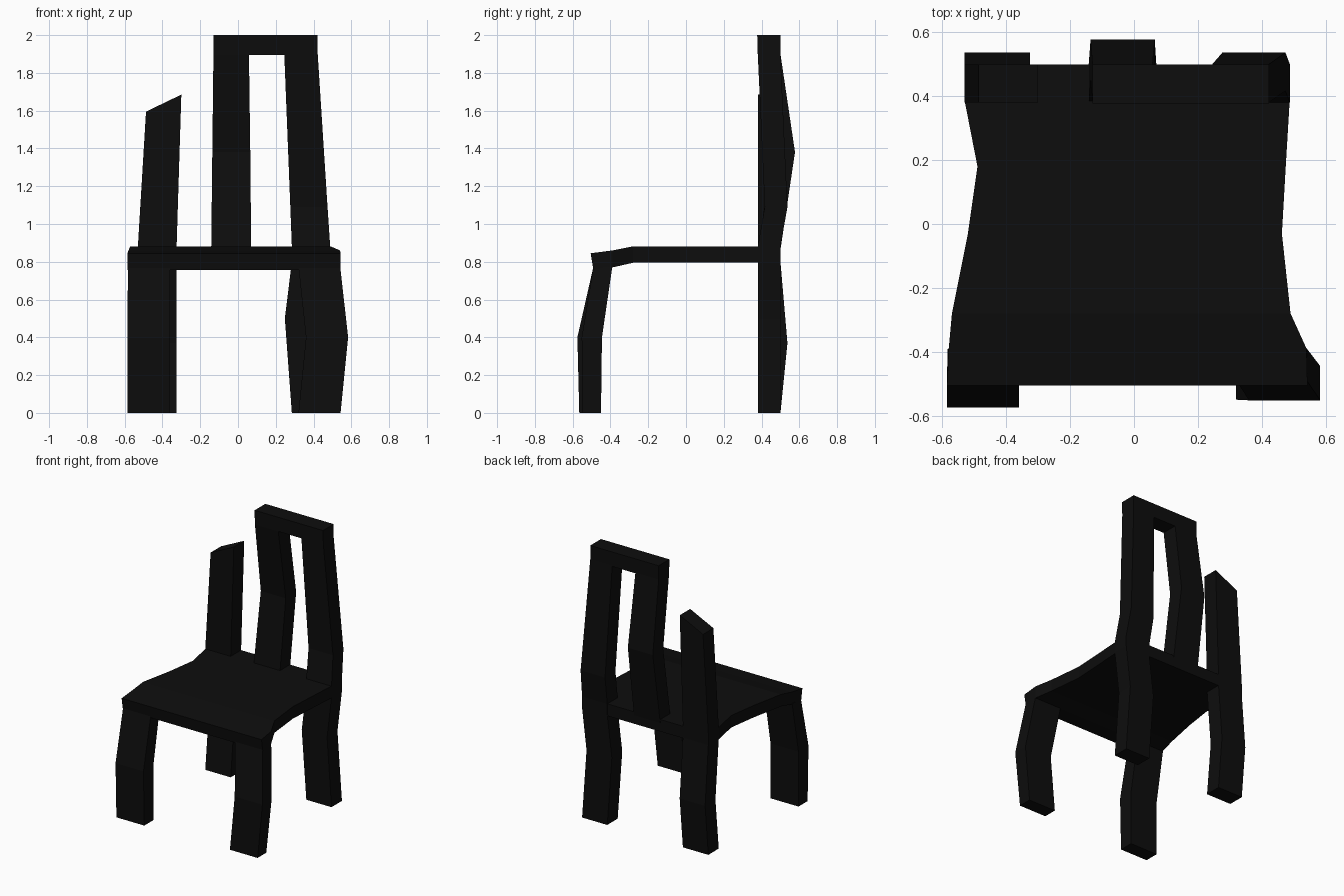
import bpy
import bmesh

black = bpy.data.materials.new("black_paint")
black.diffuse_color = (0.004, 0.004, 0.004, 1)


def loft(name, rings):
    """Join four-sided rings of points into one closed solid."""
    bm = bmesh.new()
    loops = [[bm.verts.new(p) for p in ring] for ring in rings]
    for a, b in zip(loops, loops[1:]):
        for i in range(4):
            j = (i + 1) % 4
            bm.faces.new((a[i], a[j], b[j], b[i]))
    bm.faces.new(loops[0][::-1])
    bm.faces.new(loops[-1])
    bmesh.ops.recalc_face_normals(bm, faces=bm.faces)
    mesh = bpy.data.meshes.new(name)
    bm.to_mesh(mesh)
    bm.free()
    mesh.materials.append(black)
    obj = bpy.data.objects.new(name, mesh)
    bpy.context.collection.objects.link(obj)
    return obj


def post(name, sections):
    """Bent upright; each section is left x, right x, front y, back y, left z, [right z]."""
    rings = []
    for x0, x1, y0, y1, zl, *rest in sections:
        zr = rest[0] if rest else zl
        rings.append([(x0, y0, zl), (x1, y0, zr), (x1, y1, zr), (x0, y1, zl)])
    return loft(name, rings)


# Seat: waisted slab with a drooping front edge
# top y, bottom y, left x, right x, bottom z, top z
seat_stations = [
    (-0.505, -0.49, -0.585, 0.543, 0.757, 0.845),
    (-0.39, -0.39, -0.58, 0.54, 0.77, 0.86),
    (-0.28, -0.28, -0.57, 0.49, 0.795, 0.882),
    (-0.03, -0.03, -0.52, 0.463, 0.795, 0.882),
    (0.18, 0.18, -0.49, 0.475, 0.795, 0.882),
    (0.38, 0.38, -0.529, 0.487, 0.795, 0.882),
    (0.499, 0.499, -0.525, 0.483, 0.795, 0.882),
]
loft("seat", [[(x0, yb, zb), (x1, yb, zb), (x1, yt, zt), (x0, yt, zt)]
              for yt, yb, x0, x1, zb, zt in seat_stations])

# Front legs
post("front_leg_left", [
    (-0.585, -0.36, -0.565, -0.46, 0.0),
    (-0.585, -0.36, -0.575, -0.46, 0.40),
    (-0.583, -0.36, -0.49, -0.39, 0.775),
])
post("front_leg_right", [
    (0.32, 0.543, -0.55, -0.45, 0.0),
    (0.36, 0.583, -0.552, -0.445, 0.40),
    (0.32, 0.541, -0.49, -0.39, 0.775),
])

# Back legs running up into the backrest; the left one is snapped off
post("back_leg_left", [
    (-0.53, -0.325, 0.38, 0.50, 0.0),
    (-0.53, -0.325, 0.418, 0.537, 0.37),
    (-0.53, -0.325, 0.38, 0.50, 0.80),
    (-0.53, -0.325, 0.38, 0.50, 0.882),
    (-0.487, -0.30, 0.38, 0.50, 1.595, 1.685),
])
post("back_leg_right", [
    (0.285, 0.488, 0.38, 0.50, 0.0),
    (0.248, 0.452, 0.38, 0.50, 0.50),
    (0.285, 0.488, 0.38, 0.50, 0.80),
    (0.285, 0.488, 0.38, 0.50, 0.882),
    (0.277, 0.474, 0.417, 0.537, 1.09),
    (0.245, 0.422, 0.38, 0.50, 1.90),
])

# Backrest slat and top rail
post("middle_slat", [
    (-0.142, 0.07, 0.38, 0.498, 0.85),
    (-0.136, 0.065, 0.457, 0.577, 1.38),
    (-0.13, 0.058, 0.38, 0.50, 1.90),
])
post("top_rail", [
    (-0.13, 0.422, 0.38, 0.50, 1.895),
    (-0.13, 0.422, 0.377, 0.50, 2.0),
])
